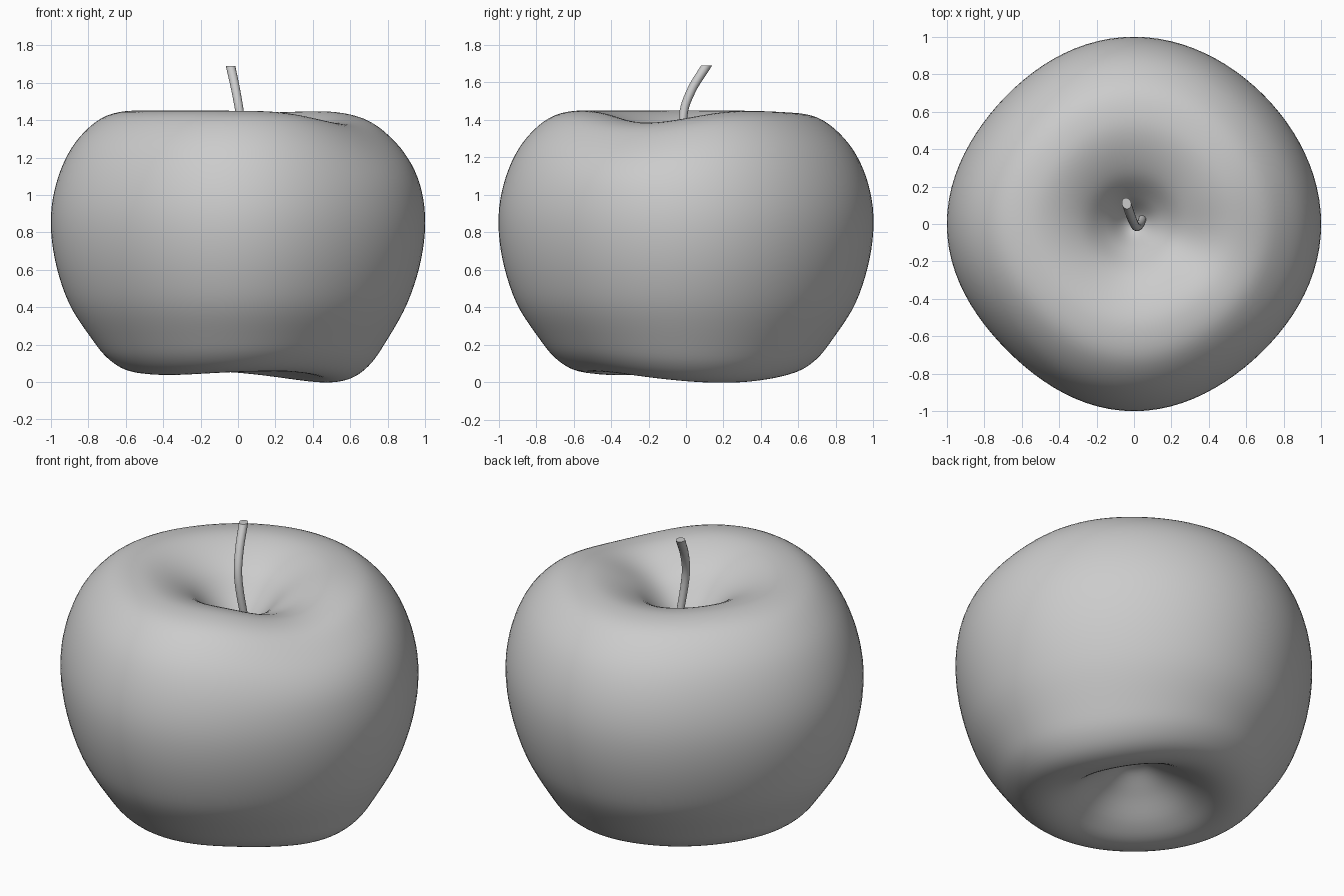
import bpy, bmesh, math
from mathutils import Vector

cube = bpy.data.objects.get("Cube")
if cube:
    bpy.data.objects.remove(cube, do_unlink=True)

grey = bpy.data.materials.new("plain grey")
grey.use_nodes = True
colour = (0.6, 0.6, 0.6, 1)
grey.diffuse_color = colour
grey.node_tree.nodes["Principled BSDF"].inputs["Base Color"].default_value = colour


def smooth_path(points, steps):
    """Catmull-Rom curve through the points."""
    pts = [Vector(p) for p in points]
    pts = [2 * pts[0] - pts[1]] + pts + [2 * pts[-1] - pts[-2]]
    path = []
    for a, b, c, d in zip(pts, pts[1:], pts[2:], pts[3:]):
        for i in range(steps):
            t = i / steps
            path.append(0.5 * (2 * b + (c - a) * t + (2 * a - 5 * b + 4 * c - d) * t ** 2
                               + (3 * b - a - 3 * c + d) * t ** 3))
    return path + [pts[-2]]


def add_object(name, bm):
    bmesh.ops.recalc_face_normals(bm, faces=bm.faces)
    mesh = bpy.data.meshes.new(name)
    bm.to_mesh(mesh)
    bm.free()
    mesh.materials.append(grey)
    obj = bpy.data.objects.new(name, mesh)
    bpy.context.collection.objects.link(obj)
    bpy.ops.object.select_all(action="DESELECT")
    obj.select_set(True)
    bpy.context.view_layer.objects.active = obj
    bpy.ops.object.shade_smooth_by_angle(angle=math.radians(50))


def ramp(value, low, high):
    t = min(1, max(0, (value - low) / (high - low)))
    return t * t * (3 - 2 * t)


def lobe(angle, centre, power):
    """Bump around the axis, 1 at the centre direction in degrees."""
    return max(0, math.cos(angle - math.radians(centre))) ** power


# Fruit: half outline from the stem hollow round to the base hollow, spun
profile = [(0, 0, 1.07), (0.06, 0, 1.11), (0.15, 0, 1.22), (0.27, 0, 1.345), (0.42, 0, 1.425),
           (0.57, 0, 1.45), (0.73, 0, 1.41), (0.87, 0, 1.28), (0.96, 0, 1.1), (1, 0, 0.89),
           (0.98, 0, 0.66), (0.905, 0, 0.42), (0.785, 0, 0.2), (0.7, 0, 0.08), (0.6, 0, 0.012),
           (0.48, 0, 0), (0.35, 0, 0.05), (0.2, 0, 0.17), (0.08, 0, 0.25), (0, 0, 0.27)]
bm = bmesh.new()
ring = [bm.verts.new(p) for p in smooth_path(profile, 5)]
edges = [bm.edges.new(pair) for pair in zip(ring, ring[1:])]
bmesh.ops.spin(bm, geom=ring + edges, cent=(0, 0, 0), axis=(0, 0, 1),
               angle=math.tau, steps=96, use_duplicate=False)
bmesh.ops.remove_doubles(bm, verts=bm.verts, dist=0.0005)

# Uneven growth: flattened diagonals, one low shoulder and a lobed foot
for v in bm.verts:
    x, y, z = v.co
    a = math.atan2(y, x)
    r = math.hypot(x, y)
    flat = 0.033 - 0.01 * math.cos(a - math.radians(45))
    girth = 1 - flat * math.sin(2 * a) ** 2 * ramp(r, 0, 0.6)
    dip = 0.065 * lobe(a, -22, 6) + 0.012 * lobe(a, 90, 4)
    lift = 0.06 - 0.06 * lobe(a, 22, 2) - 0.02 * lobe(a, 222, 4)
    v.co.x *= girth
    v.co.y *= girth
    v.co.z += lift * ramp(z, 0.5, 0) * ramp(r, 0, 0.4) - dip * ramp(z, 1, 1.4) * ramp(r, 0.05, 0.4)
add_object("fruit", bm)

# Stem: round rod swept up a bent path, cut level at the tip
path = smooth_path([(0.05, 0.045, 1.04), (0.035, 0, 1.22), (0.012, -0.015, 1.42),
                    (-0.012, 0.03, 1.56), (-0.04, 0.11, 1.69)], 6)
bm = bmesh.new()
sides = 16
rings = []
for i, p in enumerate(path):
    size = 0.02 + 0.005 * i / (len(path) - 1)
    tangent = path[min(i + 1, len(path) - 1)] - path[max(i - 1, 0)]
    tangent.normalize()
    across = Vector((1, 0, 0)) - tangent * tangent.x
    across.normalize()
    up = tangent.cross(across)
    loop = []
    for k in range(sides):
        t = math.tau * k / sides
        co = p + size * (math.cos(t) * across + math.sin(t) * up)
        if i == len(path) - 1:
            co -= tangent * ((co.z - p.z) / tangent.z)
        loop.append(bm.verts.new(co))
    rings.append(loop)
for low, high in zip(rings, rings[1:]):
    for k in range(sides):
        n = (k + 1) % sides
        bm.faces.new((low[k], low[n], high[n], high[k]))
bm.faces.new(rings[0])
bm.faces.new(rings[-1])
add_object("stem", bm)
